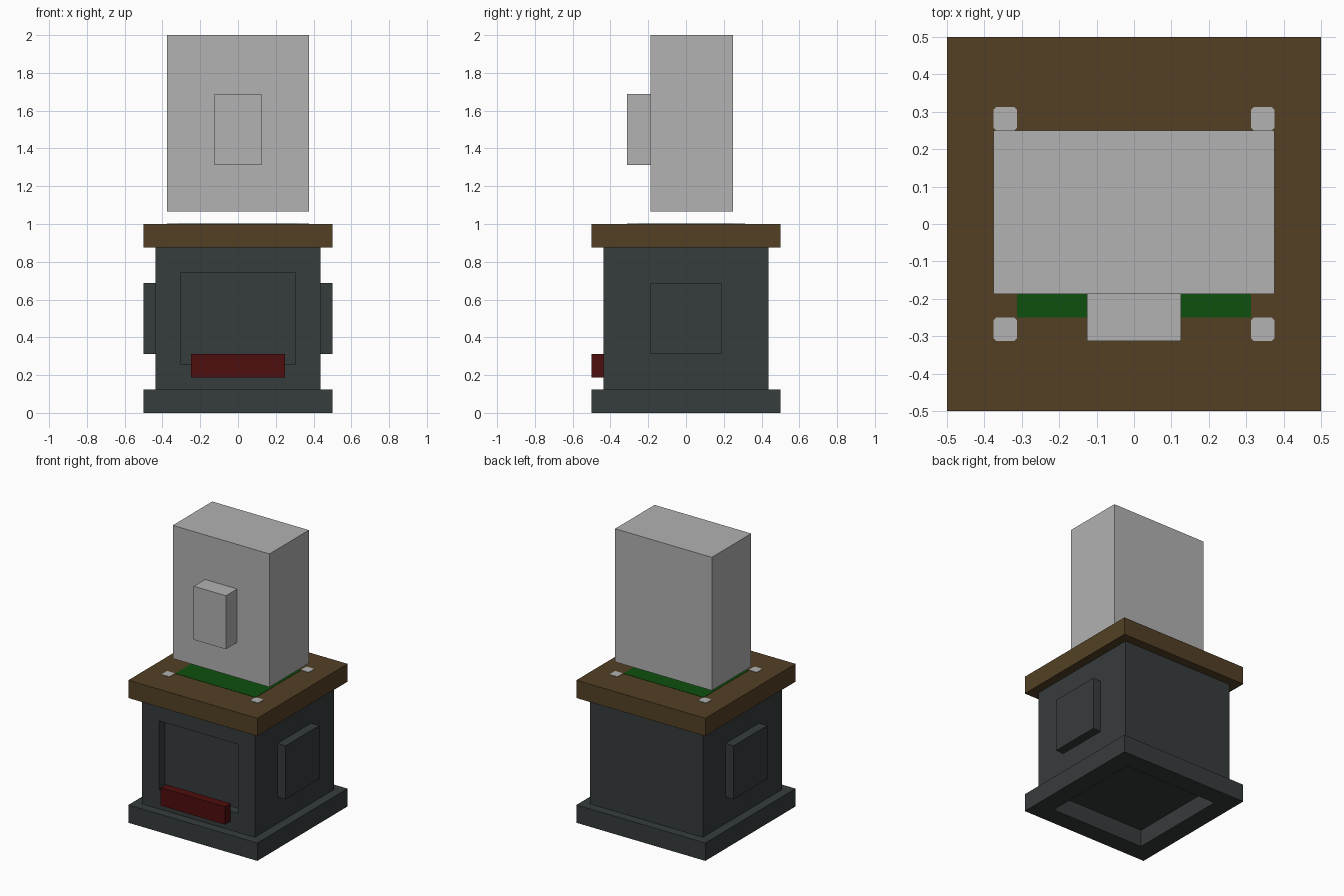
import bpy, bmesh
from mathutils import Vector

if "Cube" in bpy.data.objects:
    bpy.data.objects.remove(bpy.data.objects["Cube"])

U = 1 / 16  # modelling unit


def material(name, color):
    m = bpy.data.materials.new(name)
    m.diffuse_color = (*color, 1)
    m.use_nodes = True
    m.node_tree.nodes["Principled BSDF"].inputs["Base Color"].default_value = m.diffuse_color
    return m


GREY = material("light_grey", (0.445, 0.445, 0.445))
SLATE = material("dark_slate", (0.037, 0.045, 0.045))
WOOD = material("brown_wood", (0.087, 0.051, 0.018))
RED = material("dark_red", (0.078, 0.004, 0.004))
GREEN = material("dark_green", (0.0044, 0.080, 0.0044))


def box(name, lo, hi, mat, recess=None, depth=0.0, margin=3 * U):
    """Box between two corners; optionally sink a panel into the face pointing along recess."""
    lo, hi = Vector(lo), Vector(hi)
    bm = bmesh.new()
    bmesh.ops.create_cube(bm, size=1)
    for v in bm.verts:
        v.co = Vector([(lo[i] + hi[i]) / 2 + v.co[i] * (hi[i] - lo[i]) for i in range(3)])
    if recess:
        d = Vector(recess)
        bm.normal_update()
        face = max(bm.faces, key=lambda f: f.normal.dot(d))
        bmesh.ops.inset_region(bm, faces=[face], thickness=margin)
        walls = bmesh.ops.extrude_discrete_faces(bm, faces=[face])["faces"]
        bmesh.ops.translate(bm, verts=walls[0].verts, vec=-d * depth)
    bmesh.ops.recalc_face_normals(bm, faces=bm.faces)
    return finish(name, bm, mat)


def finish(name, bm, mat):
    me = bpy.data.meshes.new(name)
    bm.to_mesh(me)
    bm.free()
    me.materials.append(mat)
    ob = bpy.data.objects.new(name, me)
    bpy.context.collection.objects.link(ob)
    return ob


# Pedestal: hollowed foot, body with a sunken front panel, wooden top
box("foot", (-8*U, -8*U, 0), (8*U, 8*U, 2*U), SLATE, (0, 0, -1), 0.12)
box("body", (-7*U, -7*U, 2*U), (7*U, 7*U, 14*U), SLATE, (0, -1, 0), U)
box("table_top", (-8*U, -8*U, 14*U), (8*U, 8*U, 1), WOOD)

# Side panels and front tray
for side, name in ((-1, "left_panel"), (1, "right_panel")):
    xs = sorted((side * 7*U, side * 8*U))
    box(name, (xs[0], -3*U, 5*U), (xs[1], 3*U, 11*U), SLATE)
box("front_tray", (-4*U, -8*U, 3*U), (4*U, -7*U, 5*U), RED)

# Green mat on the table top
box("green_mat", (-5*U, -4*U, 1), (5*U, 4*U, 1.002), GREEN)

# Four clipped-corner studs around the mat
c, h = 0.007, U / 2
outline = [(h - c, h), (h, h - c), (h, c - h), (h - c, -h),
           (c - h, -h), (-h, c - h), (-h, h - c), (c - h, h)]
for sx in (-1, 1):
    for sy in (-1, 1):
        bm = bmesh.new()
        f = bm.faces.new([bm.verts.new((sx * 5.5*U + x, sy * 4.5*U + y, 1)) for x, y in outline])
        top = bmesh.ops.extrude_face_region(bm, geom=[f])["geom"]
        bmesh.ops.translate(bm, vec=(0, 0, 0.003),
                            verts=[g for g in top if isinstance(g, bmesh.types.BMVert)])
        bmesh.ops.recalc_face_normals(bm, faces=bm.faces)
        finish(f"stud_{'right' if sx > 0 else 'left'}_{'back' if sy > 0 else 'front'}", bm, GREY)

# Floating block with a protruding front piece
box("floating_block", (-6*U, -3*U, 1.066), (6*U, 4*U, 2), GREY)
box("front_knob", (-2*U, -5*U, 21*U), (2*U, -3*U, 27*U), GREY)
